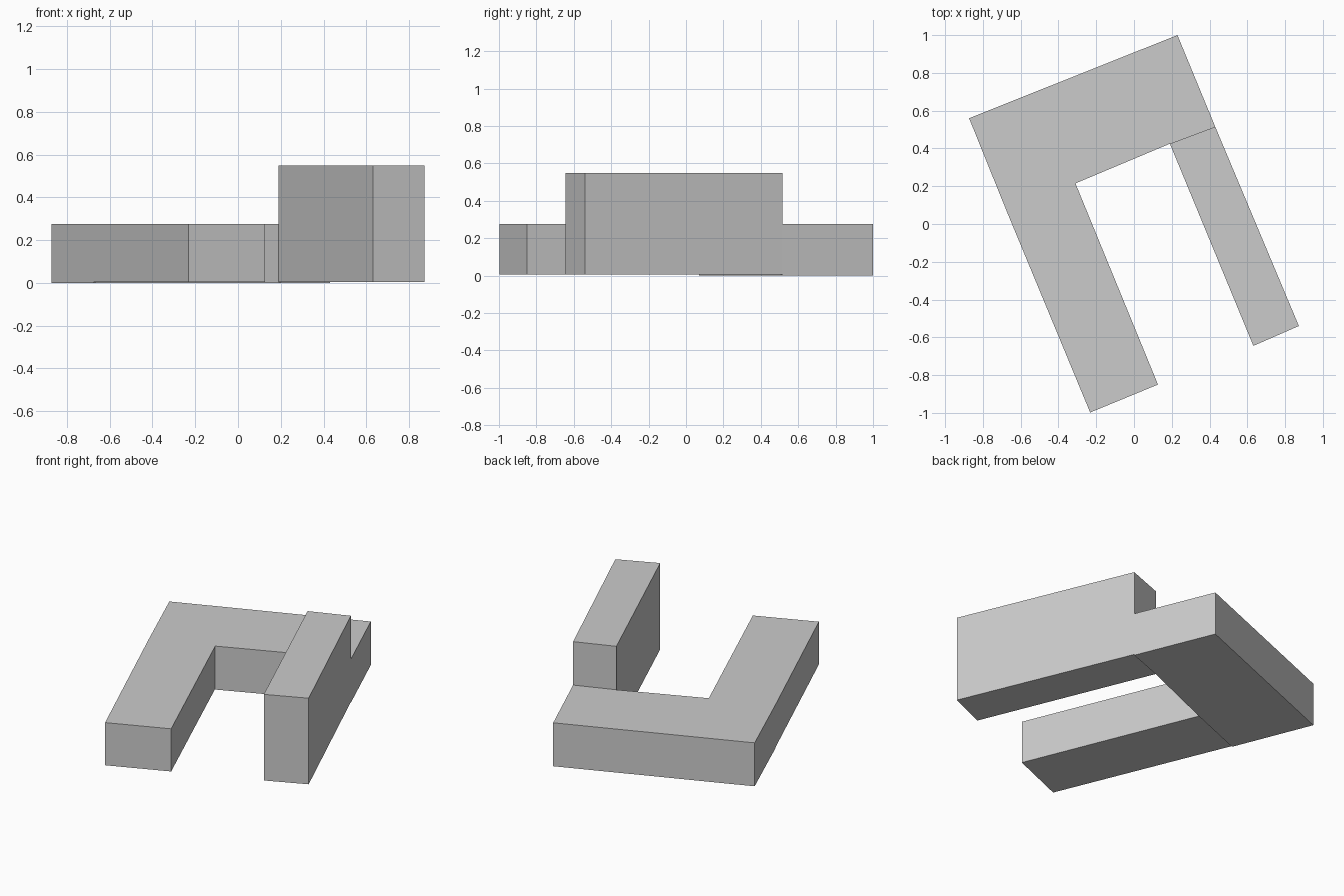
import bpy
import bmesh

cube = bpy.data.objects.get("Cube")
if cube:
    bpy.data.objects.remove(cube, do_unlink=True)

# Single plain grey for the whole massing
GREY = (0.6, 0.6, 0.6, 1.0)
grey = bpy.data.materials.new("plain grey")
grey.use_nodes = True
grey.diffuse_color = GREY
grey.node_tree.nodes["Principled BSDF"].inputs["Base Color"].default_value = GREY


def block(name, footprint, base, top):
    """Extrude a flat footprint from base to top."""
    bm = bmesh.new()
    face = bm.faces.new([bm.verts.new((x, y, base)) for x, y in footprint])
    result = bmesh.ops.extrude_face_region(bm, geom=[face], use_keep_orig=True)
    raised = [v for v in result["geom"] if isinstance(v, bmesh.types.BMVert)]
    bmesh.ops.translate(bm, verts=raised, vec=(0, 0, top - base))
    bmesh.ops.recalc_face_normals(bm, faces=bm.faces)
    mesh = bpy.data.meshes.new(name)
    bm.to_mesh(mesh)
    bm.free()
    mesh.materials.append(grey)
    obj = bpy.data.objects.new(name, mesh)
    bpy.context.collection.objects.link(obj)
    return obj


LOW, TALL, WING_BASE = 0.275, 0.55, 0.005

# Shared corners along the front of the rear block
outer_right, inner_right = (-0.675, 0.07), (-0.31, 0.215)
inner_left, outer_left = (0.19, 0.425), (0.43, 0.515)

# Low rear block joining both wings
block("rear_block",
      [(-0.873, 0.56), outer_right, inner_right, inner_left, outer_left, (0.23, 1.0)],
      0.0, LOW)

# Low wing on the right
block("right_wing",
      [outer_right, (-0.232, -0.998), (0.127, -0.85), inner_right],
      WING_BASE, LOW)

# Narrow tall wing on the left
block("left_wing",
      [inner_left, (0.632, -0.645), (0.873, -0.54), outer_left],
      WING_BASE, TALL)
